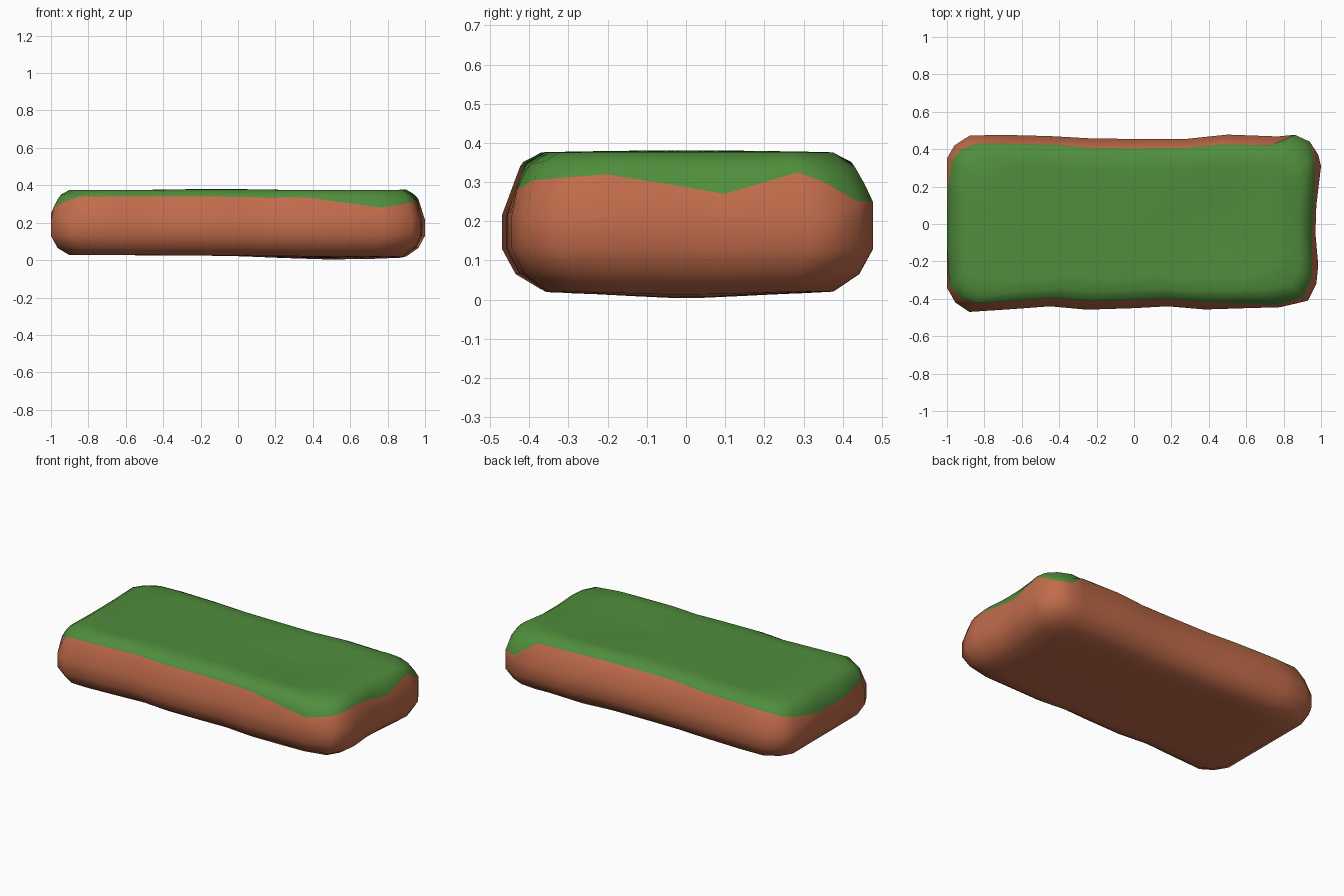
import bpy
import bmesh
import math

cube = bpy.data.objects.get("Cube")
if cube:
    bpy.data.objects.remove(cube, do_unlink=True)


def make_material(name, color):
    mat = bpy.data.materials.new(name)
    mat.use_nodes = True
    mat.diffuse_color = color
    mat.node_tree.nodes["Principled BSDF"].inputs["Base Color"].default_value = color
    return mat


clay = make_material("clay brown", (0.54, 0.15, 0.07, 1))
grass = make_material("grass green", (0.08, 0.27, 0.045, 1))

# Outline of the slab, counterclockwise: x, y, height of the grass border
FRONT = [(-.88, -.47, .34), (-.65, -.455, .34), (-.45, -.44, .34), (-.25, -.458, .34),
         (0, -.45, .338), (.18, -.44, .333), (.38, -.457, .335), (.6, -.45, .305), (.78, -.445, .28)]
RIGHT_END = [(.93, -.41, .305), (.975, -.32, .312), (.985, -.22, .32), (.97, -.05, .295),
             (.975, .1, .27), (1, .31, .325), (.985, .37, .3)]
BACK = [(.94, .44, .25), (.86, .477, .25), (.77, .468, .34), (.5, .478, .348), (.28, .455, .345),
        (0, .455, .348), (-.22, .457, .348), (-.45, .47, .34), (-.72, .477, .34), (-.88, .472, .335)]
LEFT_END = [(-.96, .42, .315), (-1, .35, .3), (-1, .12, .25),
            (-1, -.12, .25), (-1, -.34, .28), (-.955, -.42, .315)]
OUTLINE = FRONT + RIGHT_END + BACK + LEFT_END

# Rounded edge profile: height, inset from the outline
EDGE = [(.02, .09), (.065, .035), (.13, 0), (.25, 0), (.32, .032), (.352, .055), (.374, .1)]


def inset_at(z):
    for (z0, d0), (z1, d1) in zip(EDGE, EDGE[1:]):
        if z <= z1:
            return d0 + (d1 - d0) * max(0, z - z0) / (z1 - z0)
    return EDGE[-1][1]


def underside(x, y):
    # Shallow belly that hangs lowest right of the middle
    belly = math.exp(-((x - .55) / .45) ** 2) * max(0, 1 - abs(y) / .5)
    return .026 - .024 * belly


def turf(x, y):
    # Gentle swells and one soft hollow in the grass
    swell = .005 * math.sin(5 * x + 2) * math.cos(4 * y)
    hollow = .014 * math.exp(-((x - .4) / .22) ** 2 - (y / .17) ** 2)
    return .376 + swell - hollow


def inset_point(x, y, d, z):
    return (x * (1 - d), y * (1 - d / .47), z)


bm = bmesh.new()


def add_ring(points):
    return [bm.verts.new(p) for p in points]


def bridge(lower, upper, slot):
    count = len(lower)
    for i in range(count):
        j = (i + 1) % count
        face = bm.faces.new((lower[i], lower[j], upper[j], upper[i]))
        face.material_index = slot
        face.smooth = True


def cap_rings(height):
    # Concentric rings from the middle out to the edge of a broad face
    d = EDGE[-1][1]
    rings = []
    for scale in (.05, .3, .55, .8, 1):
        pts = []
        for x, y, _ in OUTLINE:
            px, py, _ = inset_point(x, y, d, 0)
            px, py = px * scale, py * scale
            pts.append((px, py, height(px, py)))
        rings.append(add_ring(pts))
    return rings


# Broad faces
bottom = cap_rings(underside)
top = cap_rings(turf)

# Clay wall, ending exactly on the uneven grass border
wall = [add_ring([inset_point(x, y, inset_at(z), z) for x, y, _ in OUTLINE])
        for z in (.065, .13, .215)]
wall.append(add_ring([inset_point(x, y, inset_at(b), b) for x, y, b in OUTLINE]))

# Grass lip folding over the upper edge
lip = []
for t in (.35, .7):
    heights = [b + (.374 - b) * t for _, _, b in OUTLINE]
    lip.append(add_ring([inset_point(x, y, inset_at(z), z)
                         for (x, y, _), z in zip(OUTLINE, heights)]))

clay_rings = bottom + wall
grass_rings = [wall[-1]] + lip + top[::-1]
for rings, slot in ((clay_rings, 0), (grass_rings, 1)):
    for lower, upper in zip(rings, rings[1:]):
        bridge(lower, upper, slot)

# Close the middle of both broad faces
for ring, slot in ((bottom[0][::-1], 0), (top[0], 1)):
    face = bm.faces.new(ring)
    face.material_index = slot
    face.smooth = True

bmesh.ops.recalc_face_normals(bm, faces=bm.faces)

mesh = bpy.data.meshes.new("grassy_slab")
bm.to_mesh(mesh)
bm.free()
mesh.materials.append(clay)
mesh.materials.append(grass)
slab = bpy.data.objects.new("grassy_slab", mesh)
bpy.context.collection.objects.link(slab)
